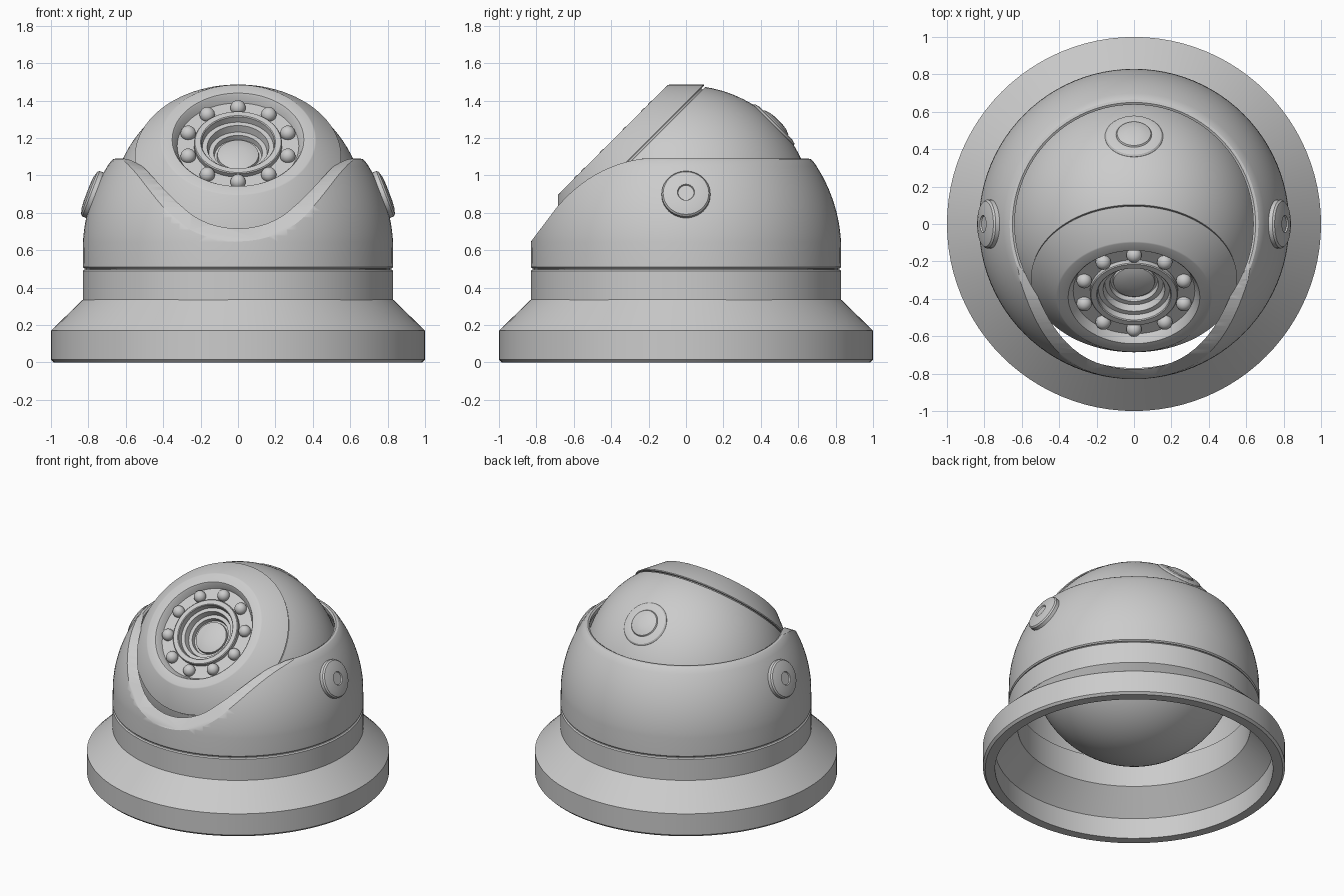
import bpy, bmesh, math
from mathutils import Matrix, Vector

cube = bpy.data.objects.get("Cube")
if cube:
    bpy.data.objects.remove(cube, do_unlink=True)

grey = bpy.data.materials.new("light_grey")
grey.use_nodes = True
grey.diffuse_color = (0.6, 0.6, 0.6, 1)
grey.node_tree.nodes["Principled BSDF"].inputs["Base Color"].default_value = grey.diffuse_color


def add_mesh(name, bm):
    bmesh.ops.remove_doubles(bm, verts=bm.verts, dist=0.0001)
    bmesh.ops.recalc_face_normals(bm, faces=bm.faces)
    mesh = bpy.data.meshes.new(name)
    bm.to_mesh(mesh)
    bm.free()
    mesh.materials.append(grey)
    obj = bpy.data.objects.new(name, mesh)
    bpy.context.collection.objects.link(obj)
    return obj


def smooth(obj, angle=30):
    bpy.ops.object.select_all(action='DESELECT')
    obj.select_set(True)
    bpy.context.view_layer.objects.active = obj
    bpy.ops.object.shade_smooth_by_angle(angle=math.radians(angle))


def revolve(name, profile, axis=(0, 0, 1), origin=(0, 0, 0), closed=True, steps=96):
    """Turn (radius, height) points around an axis through origin."""
    bm = bmesh.new()
    verts = [bm.verts.new((r, 0, h)) for r, h in profile]
    pairs = list(zip(verts, verts[1:]))
    if closed:
        pairs.append((verts[-1], verts[0]))
    edges = [bm.edges.new(p) for p in pairs]
    bmesh.ops.spin(bm, geom=verts + edges, cent=(0, 0, 0), axis=(0, 0, 1),
                   angle=math.tau, steps=steps, use_merge=False)
    obj = add_mesh(name, bm)
    turn = Vector(axis).to_track_quat('Z', 'Y').to_matrix().to_4x4()
    obj.data.transform(Matrix.Translation(origin) @ turn)
    smooth(obj)
    return obj


def arc(radius, start, end, count, centre=0.0):
    """Points on a circle, angles in degrees above the horizontal."""
    return [(radius * math.cos(a), centre + radius * math.sin(a))
            for a in (math.radians(start + (end - start) * i / count) for i in range(count + 1))]


# Flared hollow base with a recessed lip that makes the seam
revolve("base_ring", [
    (0.985, 0), (1, 0.015), (1, 0.17), (0.83, 0.335), (0.83, 0.489), (0.822, 0.496),
    (0.815, 0.496), (0.815, 0.515), (0.77, 0.515), (0.77, 0.31), (0.92, 0.15), (0.92, 0)])

# Domed housing: thick shell with its front cut away
outer = arc(0.83, 3, 35, 14, 0.6)
inner = arc(0.785, 35, 3, 14, 0.6)
housing = revolve("housing", [(0.822, 0.503), (0.83, 0.511)] + outer
                  + [(0.665, 1.088), (0.65, 1.09), (0.638, 1.083)] + inner + [(0.785, 0.503)])

p0, p1, p2 = Vector((-0.69, 0.83)), Vector((-0.49, 1.065)), Vector((-0.2, 1.093))
side = [(-1.0, 0.42)]
for i in range(25):
    t = i / 24
    side.append(tuple(p0 * (1 - t) ** 2 + p1 * 2 * t * (1 - t) + p2 * t * t))
side += [(-0.2, 1.5), (-1.0, 1.5)]
bm = bmesh.new()
face = bm.faces.new([bm.verts.new((-1, y, z)) for y, z in side])
out = bmesh.ops.extrude_face_region(bm, geom=[face])
bmesh.ops.translate(bm, vec=(2, 0, 0),
                    verts=[v for v in out["geom"] if isinstance(v, bmesh.types.BMVert)])
cutter = add_mesh("housing_cutter", bm)
cutter.hide_render = True
cutter.hide_set(True)
cut = housing.modifiers.new("front_opening", 'BOOLEAN')
cut.operation = 'DIFFERENCE'
cut.solver = 'EXACT'
cut.object = cutter
bevel = housing.modifiers.new("soft_rim", 'BEVEL')
bevel.width = 0.012
bevel.segments = 2
bevel.limit_method = 'ANGLE'
bevel.angle_limit = math.radians(50)
# Apply so that the cut edges are shaded like the rest
bpy.context.view_layer.objects.active = housing
for name in ("front_opening", "soft_rim"):
    bpy.ops.object.modifier_apply(modifier=name)
bpy.data.objects.remove(cutter, do_unlink=True)
smooth(housing, 35)

# Tilted camera head
centre = Vector((0, 0, 0.8))
aim = Vector((0, -1, 1)).normalized()
revolve("head_ball", arc(0.68, -90, 36.3, 48) + [(0.53, 0.4), (0, 0.4)], aim, centre, closed=False)
revolve("front_bezel", [
    (0.53, 0.39), (0.53, 0.412), (0.549, 0.412), (0.552, 0.418), (0.418, 0.55), (0.41, 0.553),
    (0.352, 0.553), (0.345, 0.546), (0.325, 0.505), (0.2, 0.505), (0.2, 0.39)], aim, centre)
revolve("lens_barrel", [
    (0.235, 0.49), (0.235, 0.53), (0.23, 0.535), (0.2, 0.535), (0.195, 0.53), (0.19, 0.495),
    (0.165, 0.495), (0.16, 0.475), (0.155, 0.455), (0.13, 0.455), (0.125, 0.42), (0.2, 0.42)],
    aim, centre)
revolve("lens", [(0.13, 0.425), (0.113, 0.425), (0.11, 0.44), (0.08, 0.45), (0.04, 0.455), (0, 0.457)],
        aim, centre, closed=False)

# Ring of lamps around the lens
across, up = Vector((1, 0, 0)), Vector((0, 1, 1)).normalized()
for i in range(10):
    a = math.tau * i / 10
    spot = centre + aim * 0.515 + (across * math.sin(a) + up * math.cos(a)) * 0.28
    revolve(f"lamp_{i + 1}", arc(0.041, -90, 90, 12), aim, spot, closed=False, steps=24)

# Pivot caps on both sides of the housing
tilt = math.radians(21)
for label, s in (("left", 1), ("right", -1)):
    revolve(f"{label}_pivot_cap", [
        (0, -0.05), (0.13, -0.05), (0.13, 0.012), (0.122, 0.022), (0.09, 0.031), (0.046, 0.035),
        (0.042, 0.027), (0, 0.027)],
        (s * math.cos(tilt), 0, math.sin(tilt)),
        (s * 0.83 * math.cos(tilt), 0, 0.6 + 0.83 * math.sin(tilt)), closed=False, steps=48)

# Round button on the back of the head
revolve("back_button", [
    (0.155, 0.64), (0.155, 0.663), (0.147, 0.672), (0.125, 0.678), (0.1, 0.679), (0.095, 0.676),
    (0.09, 0.684), (0.06, 0.695), (0.03, 0.699), (0, 0.7)],
    (0, 1, 1), centre, closed=False, steps=48)
